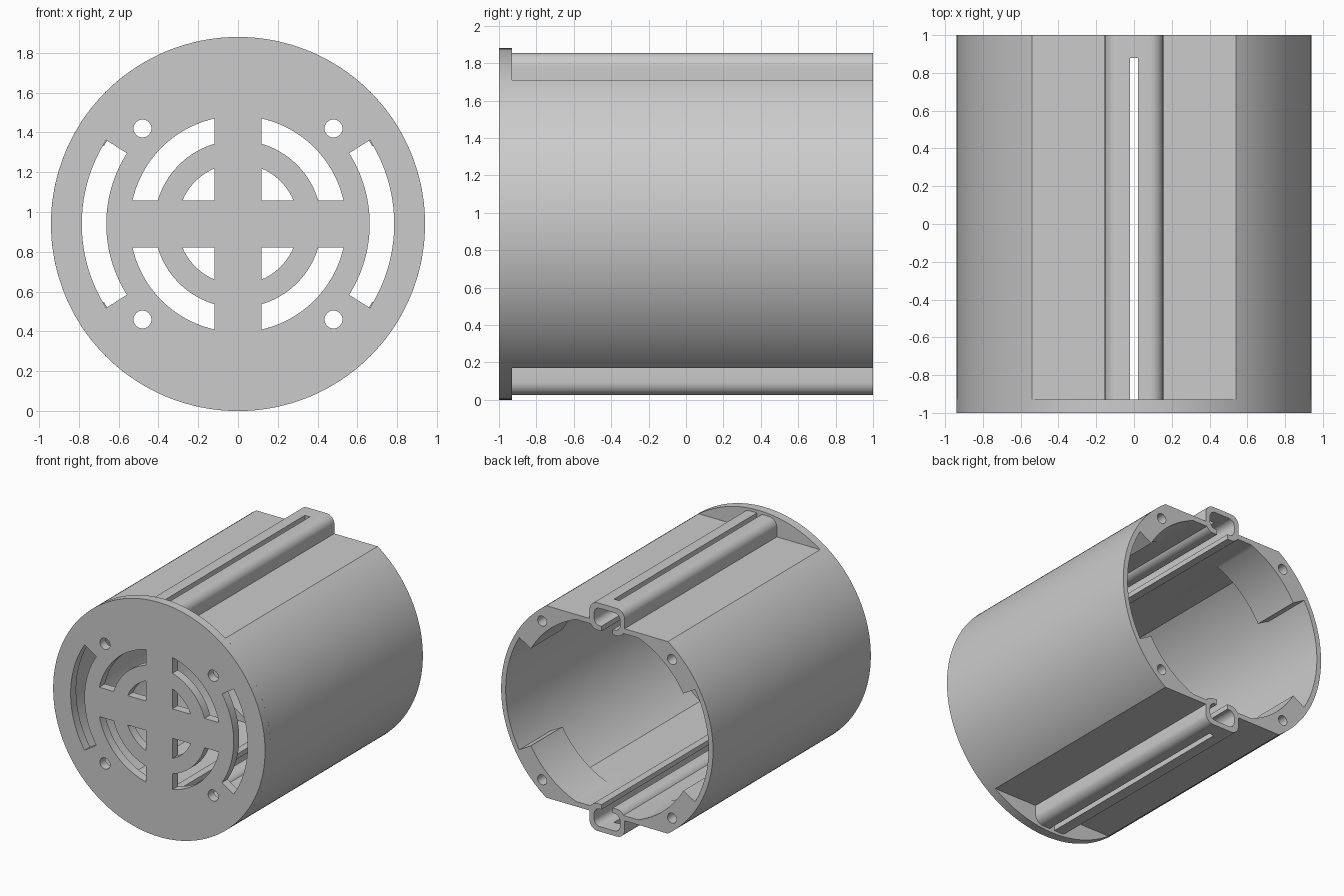
import bpy, bmesh
from math import sin, cos, pi, radians, hypot

cube = bpy.data.objects.get("Cube")
if cube:
    bpy.data.objects.remove(cube)

MID = 0.94          # height of the housing axis
FRONT, SEAT, BACK = -1.0, -0.93, 1.0

grey = bpy.data.materials.new("plain grey")
grey.use_nodes = True
colour = (0.6, 0.6, 0.6, 1)
grey.diffuse_color = colour
grey.node_tree.nodes["Principled BSDF"].inputs["Base Color"].default_value = colour


def prism(name, outline, y0, y1):
    """Extrude an (x, z) outline, measured from the axis, along y."""
    bm = bmesh.new()
    face = bm.faces.new([bm.verts.new((x, y0, z + MID)) for x, z in outline])
    moved = bmesh.ops.extrude_face_region(bm, geom=[face])["geom"]
    bmesh.ops.translate(bm, vec=(0, y1 - y0, 0),
                        verts=[v for v in moved if isinstance(v, bmesh.types.BMVert)])
    bmesh.ops.recalc_face_normals(bm, faces=bm.faces)
    mesh = bpy.data.meshes.new(name)
    bm.to_mesh(mesh)
    bm.free()
    mesh.materials.append(grey)
    obj = bpy.data.objects.new(name, mesh)
    bpy.context.collection.objects.link(obj)
    return obj


def combine(target, tool, operation="DIFFERENCE"):
    """Apply a boolean and remove the tool."""
    mod = target.modifiers.new("join", "BOOLEAN")
    mod.operation, mod.solver, mod.object = operation, "EXACT", tool
    bpy.ops.object.select_all(action="DESELECT")
    bpy.context.view_layer.objects.active = target
    target.select_set(True)
    bpy.ops.object.modifier_apply(modifier=mod.name)
    bpy.data.objects.remove(tool)


def arc(r, a0, a1, n, cx=0, cz=0):
    angles = [radians(a0 + (a1 - a0) * i / n) for i in range(n + 1)]
    return [(cx + r * cos(a), cz + r * sin(a)) for a in angles]


def circle(r, cx=0, cz=0, n=128):
    return arc(r, 0, 360, n, cx, cz)[:-1]


def box(x0, x1, z0, z1):
    return [(x0, z0), (x1, z0), (x1, z1), (x0, z1)]


def rounded_box(w, z0, z1, r):
    corners = [(w - r, z1 - r, 0), (r - w, z1 - r, 90),
               (r - w, z0 + r, 180), (w - r, z0 + r, 270)]
    return [p for x, z, a in corners for p in arc(r, a, a + 90, 8, x, z)]


def flat_sided(r, flat):
    """Circle with flats at the top and bottom."""
    a = 90 - math_angle(flat, r)
    return arc(r, -a, a, 64) + arc(r, 180 - a, 180 + a, 64)


def math_angle(flat, r):
    half = (r * r - flat * flat) ** 0.5
    from_axis = flat / hypot(half, flat)
    lo, hi = 0, pi / 2
    for _ in range(40):
        mid = (lo + hi) / 2
        lo, hi = (mid, hi) if cos(mid) > from_axis else (lo, mid)
    return lo * 180 / pi


# Tubular body with flats, and thick wall sections at the open end
body = prism("body", flat_sided(0.94, 0.77), SEAT, BACK)
combine(body, prism("cavity", flat_sided(0.9, 0.73), -1.2, 0.6))
boss_top = 90 - math_angle(0.73, 0.78)
side = arc(0.78, -boss_top, -30, 20) + arc(0.9, -30, 30, 40) + arc(0.78, 30, boss_top, 20)
combine(body, prism("mouth", side + [(-x, -z) for x, z in side], 0.3, 1.2))

# Screw holes in the thick sections
for sx in (-1, 1):
    for sz in (-1, 1):
        combine(body, prism("screw_hole", circle(0.04, sx * 0.576, sz * 0.636, 32), 0.65, 1.2))

# Slotted cable channels on the top and bottom flats
for s in (1, -1):
    def flip(points):
        return [(x, s * z) for x, z in points]
    combine(body, prism("channel", flip(rounded_box(0.155, 0.695, 0.915, 0.07)), SEAT, BACK), "UNION")
    combine(body, prism("bore", flip(rounded_box(0.115, 0.735, 0.875, 0.05)), -1.2, 1.2))
    combine(body, prism("gap", flip(box(-0.05, 0.05, 0.6, 0.8)), -1.2, 1.2))
    combine(body, prism("slit", flip(box(-0.022, 0.022, 0.8, 1.1)), -1.2, 0.88))

# Front plate
plate = prism("front_plate", circle(0.94), FRONT, SEAT)
cuts = []
for sx in (-1, 1):
    # curved side vent
    vent = arc(0.785, -32.5, 32.5, 40) + arc(0.662, 32.5, -32.5, 40)
    cuts.append([(sx * x, z) for x, z in vent])
    for sz in (-1, 1):
        cuts.append(circle(0.045, sx * 0.48, sz * 0.48, 32))
        # quarter vents left between the cross bars
        w = 0.118
        spans = []
        for r in (0.543, 0.42, 0.303):
            a = 90 - math_angle(w, r)
            a = 90 - a
            low = 90 - a
            spans.append(arc(r, min(a, low), max(a, low), 20))
        outer, ring, core = spans
        for shape in (outer + ring[::-1], core + [(w, w)]):
            cuts.append([(sx * x, sz * z) for x, z in shape])
for outline in cuts:
    combine(plate, prism("vent", outline, -1.2, -0.8))

# Smooth curved walls, sharp rims
for obj in (body, plate):
    bpy.ops.object.select_all(action="DESELECT")
    bpy.context.view_layer.objects.active = obj
    obj.select_set(True)
    bpy.ops.object.shade_smooth_by_angle(angle=radians(30))
